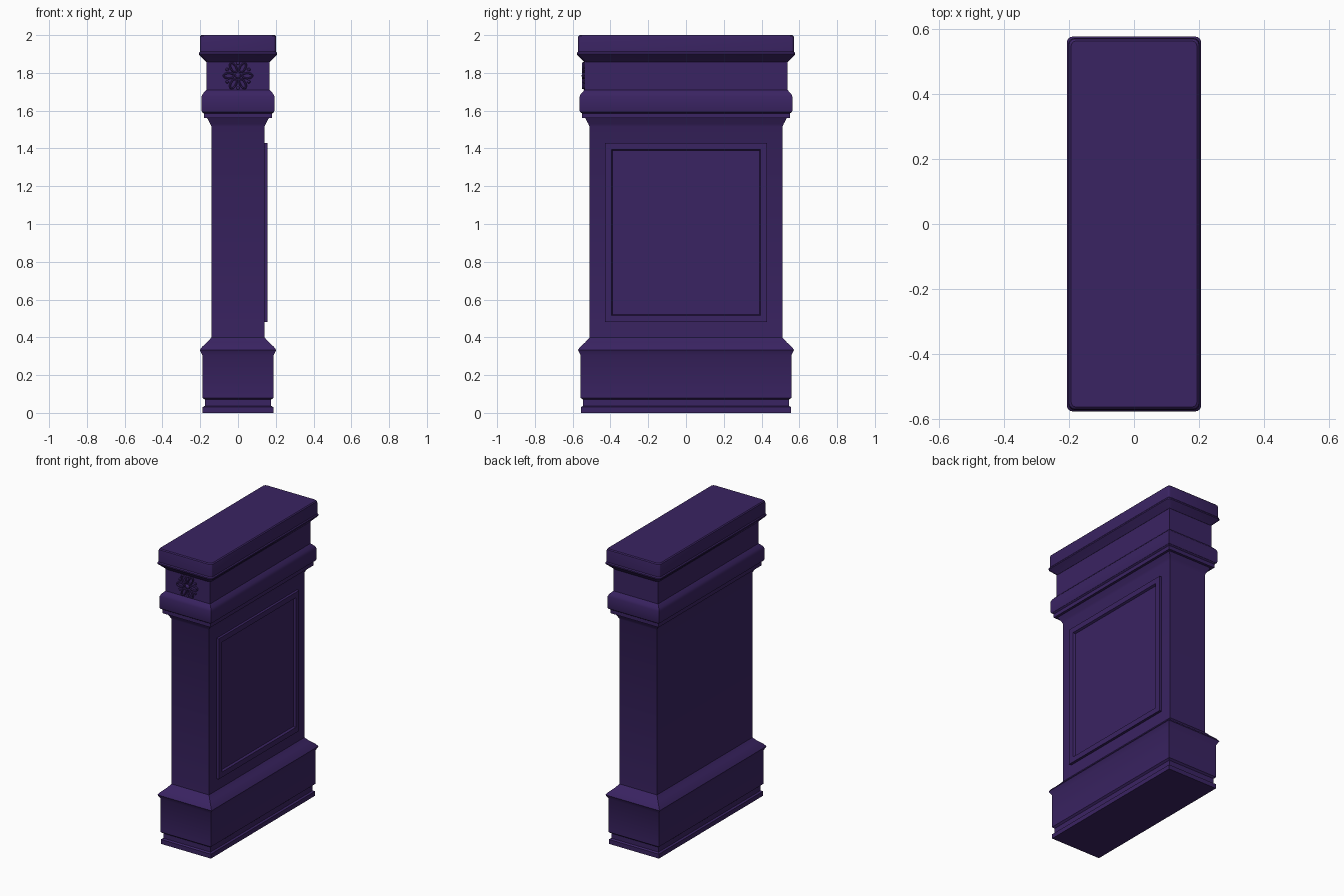
import bpy, bmesh, math
from mathutils import Matrix, Vector

old = bpy.data.objects.get("Cube")
if old:
    bpy.data.objects.remove(old, do_unlink=True)

purple = bpy.data.materials.new("deep purple")
purple.use_nodes = True
colour = (0.042, 0.017, 0.122, 1)
purple.diffuse_color = colour
purple.node_tree.nodes["Principled BSDF"].inputs["Base Color"].default_value = colour

DEPTH = 0.37  # how much longer the plan is along y than along x


def finish(bm, name):
    bmesh.ops.recalc_face_normals(bm, faces=bm.faces)
    mesh = bpy.data.meshes.new(name)
    bm.to_mesh(mesh)
    bm.free()
    mesh.materials.append(purple)
    obj = bpy.data.objects.new(name, mesh)
    bpy.context.collection.objects.link(obj)
    bpy.ops.object.select_all(action="DESELECT")
    obj.select_set(True)
    bpy.context.view_layer.objects.active = obj
    bpy.ops.object.shade_smooth_by_angle(angle=math.radians(28))
    return obj


def plan(half, radius, steps):
    """Rectangle outline with rounded corners."""
    points = []
    for k, (sx, sy) in enumerate([(1, 1), (-1, 1), (-1, -1), (1, -1)]):
        centre = Vector((sx * (half - radius), sy * (half + DEPTH - radius)))
        for i in range(steps + 1):
            a = math.pi / 2 * (k + i / max(steps, 1))
            offset = Vector((math.cos(a), math.sin(a))) * radius
            points.append(centre + offset)
    return points


def moulding(name, profile, radius=0.0, steps=0):
    """Stack plan outlines following (half width, height) pairs."""
    bm = bmesh.new()
    rings = [[bm.verts.new((p.x, p.y, z)) for p in plan(half, radius, steps)]
             for half, z in profile]
    for low, high in zip(rings, rings[1:]):
        for i in range(len(low)):
            j = (i + 1) % len(low)
            bm.faces.new((low[i], low[j], high[j], high[i]))
    bm.faces.new(rings[0])
    bm.faces.new(rings[-1])
    return finish(bm, name)


# Stepped base, shaft and upper band
moulding("plinth", [(0.187, 0), (0.187, 0.03), (0.176, 0.037), (0.176, 0.07),
                    (0.188, 0.08), (0.188, 0.305), (0.202, 0.333),
                    (0.19, 0.35), (0.165, 0.372), (0.14, 0.4)])
moulding("shaft", [(0.14, 0.4), (0.14, 1.515), (0.147, 1.53), (0.163, 1.56)])
moulding("collar", [(0.163, 1.56), (0.18, 1.56), (0.18, 1.585), (0.19, 1.592),
                    (0.193, 1.60), (0.193, 1.675), (0.186, 1.69), (0.167, 1.71)])
moulding("frieze", [(0.167, 1.705), (0.167, 1.86)])

# Flared top slab with rounded corners
moulding("cap", [(0.168, 1.858), (0.185, 1.875), (0.207, 1.897), (0.207, 1.905),
                 (0.202, 1.912), (0.202, 1.985), (0.2, 1.994), (0.194, 2.0)], 0.018, 3)

# Raised frame around a sunken panel on the left side
bm = bmesh.new()
bmesh.ops.create_cube(bm, size=1, matrix=Matrix.Translation((0.1435, 0, 0.955))
                      @ Matrix.Diagonal((0.027, 0.86, 0.95, 1)))
bm.faces.ensure_lookup_table()
face = max(bm.faces, key=lambda f: f.calc_center_median().x)
bmesh.ops.inset_region(bm, faces=[face], thickness=0.036, use_even_offset=True)
bmesh.ops.inset_region(bm, faces=[face], thickness=0.006, depth=-0.014,
                       use_even_offset=True)
finish(bm, "side_panel")

# Carved flower on the front of the frieze
FLOWER = Matrix.Translation((0, -0.167 - DEPTH, 1.785))


def petal(bm, angle, distance, length, width, tube):
    """Oval ring lying in the front plane, pointing outward."""
    place = FLOWER @ Matrix.Rotation(angle, 4, "Y") @ Matrix.Translation((distance, 0, 0))
    loops = []
    for i in range(16):
        a = math.tau * i / 16
        c, s = math.cos(a), math.sin(a)
        loop = []
        for k in range(6):
            b = math.tau * k / 6
            r = tube * math.cos(b)
            loop.append(bm.verts.new(place @ Vector(
                ((length + r) * c, -0.006 + tube * 1.5 * math.sin(b), (width + r) * s))))
        loops.append(loop)
    for i in range(16):
        a, b = loops[i], loops[(i + 1) % 16]
        for k in range(6):
            n = (k + 1) % 6
            bm.faces.new((a[k], a[n], b[n], b[k]))


def bead(bm, angle, distance, radius):
    place = FLOWER @ Matrix.Rotation(angle, 4, "Y") @ Matrix.Translation((distance, 0, 0))
    bmesh.ops.create_uvsphere(bm, u_segments=10, v_segments=6, radius=radius, matrix=place)


bm = bmesh.new()
for i in range(6):
    turn = math.tau * i / 6
    petal(bm, turn, 0.049, 0.027, 0.014, 0.005)
    bead(bm, turn + math.pi / 6, 0.066, 0.009)
bead(bm, 0, 0, 0.016)
finish(bm, "flower_carving")
